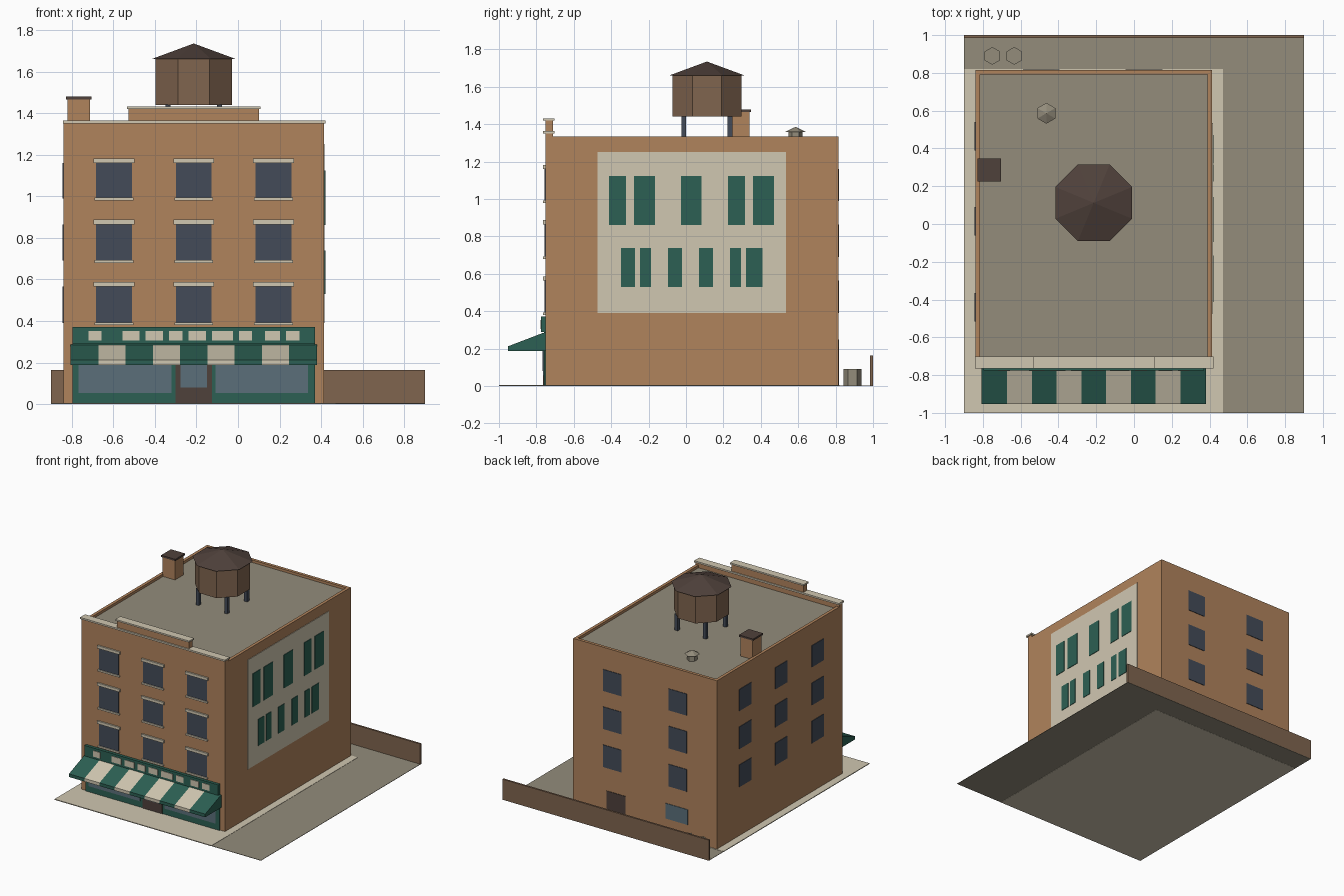
import bpy, bmesh, math

if "Cube" in bpy.data.objects:
    bpy.data.objects.remove(bpy.data.objects["Cube"])


def material(name, hex_code):
    def lin(c):
        return c / 12.92 if c <= 0.04045 else ((c + 0.055) / 1.055) ** 2.4
    m = bpy.data.materials.new(name)
    m.diffuse_color = [lin(int(hex_code[i:i + 2], 16) / 255) for i in (0, 2, 4)] + [1]
    m.use_nodes = True
    m.node_tree.nodes["Principled BSDF"].inputs["Base Color"].default_value = m.diffuse_color
    return m


BRICK = material("brick", "b0835c")
CREAM = material("cream_stone", "d0c7b1")
GREEN = material("dark_green", "2c6053")
WINDOW = material("slate_blue", "434b58")
GLASS = material("shop_glass", "5b6f7a")
GREY = material("warm_grey", "938c7b")
WOOD = material("weathered_wood", "80654f")
DARK = material("dark_brown", "4f413b")


def finish(name, bm, mat):
    bmesh.ops.recalc_face_normals(bm, faces=bm.faces)
    me = bpy.data.meshes.new(name)
    bm.to_mesh(me)
    bm.free()
    me.materials.append(mat)
    ob = bpy.data.objects.new(name, me)
    bpy.context.collection.objects.link(ob)
    return ob


def boxes(name, mat, *specs):
    """Each spec is x0, x1, y0, y1, z0, z1."""
    bm = bmesh.new()
    for x0, x1, y0, y1, z0, z1 in specs:
        for v in bmesh.ops.create_cube(bm, size=1)["verts"]:
            v.co = (x1 if v.co.x > 0 else x0, y1 if v.co.y > 0 else y0, z1 if v.co.z > 0 else z0)
    return finish(name, bm, mat)


def prism(name, mat, x, y, z0, z1, r0, r1, sides, turn=0.0):
    """Upright prism, or a cone when r1 is 0; turn is the angle of the first corner."""
    bm = bmesh.new()
    ring = [(math.cos(turn + math.tau * i / sides), math.sin(turn + math.tau * i / sides))
            for i in range(sides)]
    low = [bm.verts.new((x + r0 * c, y + r0 * s, z0)) for c, s in ring]
    bm.faces.new(low)
    if r1:
        high = [bm.verts.new((x + r1 * c, y + r1 * s, z1)) for c, s in ring]
        bm.faces.new(high)
    else:
        tip = bm.verts.new((x, y, z1))
    for i in range(sides):
        j = (i + 1) % sides
        bm.faces.new((low[i], low[j], high[j], high[i]) if r1 else (low[i], low[j], tip))
    return finish(name, bm, mat)


def extrude_x(name, mat, profile, spans):
    """Solid pieces with a (y, z) profile, one for each x span."""
    bm = bmesh.new()
    for x0, x1 in spans:
        a = [bm.verts.new((x0, y, z)) for y, z in profile]
        b = [bm.verts.new((x1, y, z)) for y, z in profile]
        bm.faces.new(a)
        bm.faces.new(b)
        for i in range(len(a)):
            j = (i + 1) % len(a)
            bm.faces.new((a[i], a[j], b[j], b[i]))
    return finish(name, bm, mat)


# Main dimensions
L, R, F, B = -0.84, 0.413, -0.752, 0.815
ROOF, TOP = 1.31, 1.333
CX = -0.213

# Lot
boxes("sidewalk", CREAM, (-0.9, 0.47, -1, 0.82, 0, 0.006))
boxes("asphalt_lot", GREY, (-0.9, 0.9, -1, 1, 0.001, 0.004))
boxes("back_fence", WOOD, (-0.9, 0.9, 0.985, 1, 0.002, 0.163))
for i, x in enumerate((-0.75, -0.634)):
    prism(f"trash_can_{i + 1}", GREY, x, 0.89, 0.004, 0.09, 0.047, 0.047, 6, math.pi / 2)

# Brick body with parapets and roof deck
boxes("brick_body", BRICK, (L, R, F, B, 0.002, ROOF))
boxes("parapet", BRICK,
      (L, L + 0.024, F, B, ROOF, TOP), (R - 0.024, R, F, B, ROOF, TOP),
      (L + 0.024, R - 0.024, B - 0.024, B, ROOF, TOP),
      (L, R, F, -0.71, ROOF, 1.352), (-0.527, 0.1, F, -0.71, 1.36, 1.42))
boxes("roof_deck", GREY, (L + 0.024, R - 0.024, -0.71, B - 0.024, ROOF - 0.005, ROOF + 0.003))
boxes("cornice", CREAM, (L - 0.003, R + 0.007, -0.764, -0.702, 1.351, 1.364),
      (-0.535, 0.108, -0.764, -0.702, 1.419, 1.431))

# Windows: front with lintels and sills, plain ones at back and left
ROWS = [(0.39, 0.565), (0.69, 0.865), (0.99, 1.16)]
FRONT = [CX + d for d in (-0.384, 0, 0.384)]
boxes("front_windows", WINDOW, *[(x - 0.086, x + 0.086, F - 0.004, F, a, b)
                                 for x in FRONT for a, b in ROWS])
boxes("window_lintels", CREAM, *[(x - 0.098, x + 0.098, F - 0.012, F, b, b + 0.022)
                                 for x in FRONT for a, b in ROWS])
boxes("window_sills", CREAM, *[(x - 0.093, x + 0.093, F - 0.012, F, a - 0.01, a + 0.003)
                               for x in FRONT for a, b in ROWS])
boxes("back_windows", WINDOW, *[(x - 0.08, x + 0.08, B, B + 0.004, a, b)
                                for x in (-0.5, 0.07) for a, b in ROWS])
boxes("left_windows", WINDOW, *[(L - 0.004, L, y - 0.075, y + 0.075, a, b)
                                for y in (-0.44, 0.015, 0.465) for a, b in ROWS])
boxes("back_door", DARK, (-0.045, 0.12, B, B + 0.004, 0.006, 0.21))
boxes("back_shop_window", GLASS, (-0.588, -0.395, B, B + 0.004, 0.13, 0.25))

# Painted wall panel with two rows of blocks on the right side
boxes("wall_panel", CREAM, (R, R + 0.004, -0.473, 0.535, 0.39, 1.252))
UPPER = [(-0.412, -0.32), (-0.278, -0.166), (-0.027, 0.084), (0.225, 0.316), (0.358, 0.47)]
LOWER = [(-0.348, -0.273), (-0.246, -0.187), (-0.096, -0.021), (0.07, 0.144),
         (0.235, 0.294), (0.32, 0.41)]
boxes("wall_panel_blocks", GREEN,
      *[(R + 0.002, R + 0.008, a, b, 0.861, 1.123) for a, b in UPPER],
      *[(R + 0.002, R + 0.008, a, b, 0.53, 0.738) for a, b in LOWER])

# Shop front
boxes("shop_front", GREEN, (-0.797, 0.37, F - 0.008, F, 0.006, 0.29))
boxes("shop_windows", GLASS, (-0.768, -0.32, F - 0.012, F - 0.006, 0.053, 0.25),
      (-0.108, 0.338, F - 0.012, F - 0.006, 0.053, 0.25))
boxes("shop_door", DARK, (-0.3, -0.126, F - 0.012, F - 0.006, 0.006, 0.25))
boxes("shop_door_glass", GLASS, (-0.277, -0.15, F - 0.016, F - 0.01, 0.08, 0.22))

# Sign board with plain blocks
boxes("sign_board", GREEN, (-0.797, 0.37, -0.775, F, 0.288, 0.371))
SIGN = [(-0.72, -0.657), (-0.556, -0.473), (-0.444, -0.362), (-0.333, -0.266), (-0.237, -0.155),
        (-0.126, -0.024), (0.005, 0.068), (0.13, 0.203), (0.232, 0.295)]
boxes("sign_blocks", CREAM, *[(a, b, -0.779, -0.774, 0.305, 0.352) for a, b in SIGN])

# Striped awning
A0, W = -0.803, 1.18 / 9
PROFILE = [(F, 0.187), (-0.953, 0.187), (-0.953, 0.212), (-0.765, 0.284), (F, 0.287)]
stripes = [(A0 + i * W, A0 + (i + 1) * W) for i in range(9)]
extrude_x("awning_green_stripes", GREEN, PROFILE, stripes[::2])
extrude_x("awning_cream_stripes", CREAM, PROFILE, stripes[1::2])
extrude_x("awning_cheeks", GREEN, PROFILE, [(A0 - 0.004, A0), (A0 + 9 * W, A0 + 9 * W + 0.004)])

# Chimney and roof vent
boxes("chimney", BRICK, (-0.82, -0.712, 0.232, 0.34, ROOF, 1.468))
boxes("chimney_cap", DARK, (-0.828, -0.705, 0.225, 0.347, 1.466, 1.48))
prism("vent_pipe", GREY, -0.464, 0.586, ROOF, 1.36, 0.037, 0.037, 6, math.pi / 2)
prism("vent_cap", GREY, -0.464, 0.586, 1.359, 1.386, 0.055, 0, 6, math.pi / 2)

# Water tank on four legs
TY, TURN = 0.112, math.pi / 8
prism("tank_body", WOOD, CX, TY, 1.44, 1.662, 0.2, 0.2, 8, TURN)
prism("tank_roof", DARK, CX, TY, 1.66, 1.735, 0.22, 0, 8, TURN)
boxes("tank_legs", WINDOW, *[(CX + dx - 0.013, CX + dx + 0.013, TY + dy - 0.013, TY + dy + 0.013,
                              ROOF, 1.442) for dx in (-0.124, 0.124) for dy in (-0.124, 0.124)])
